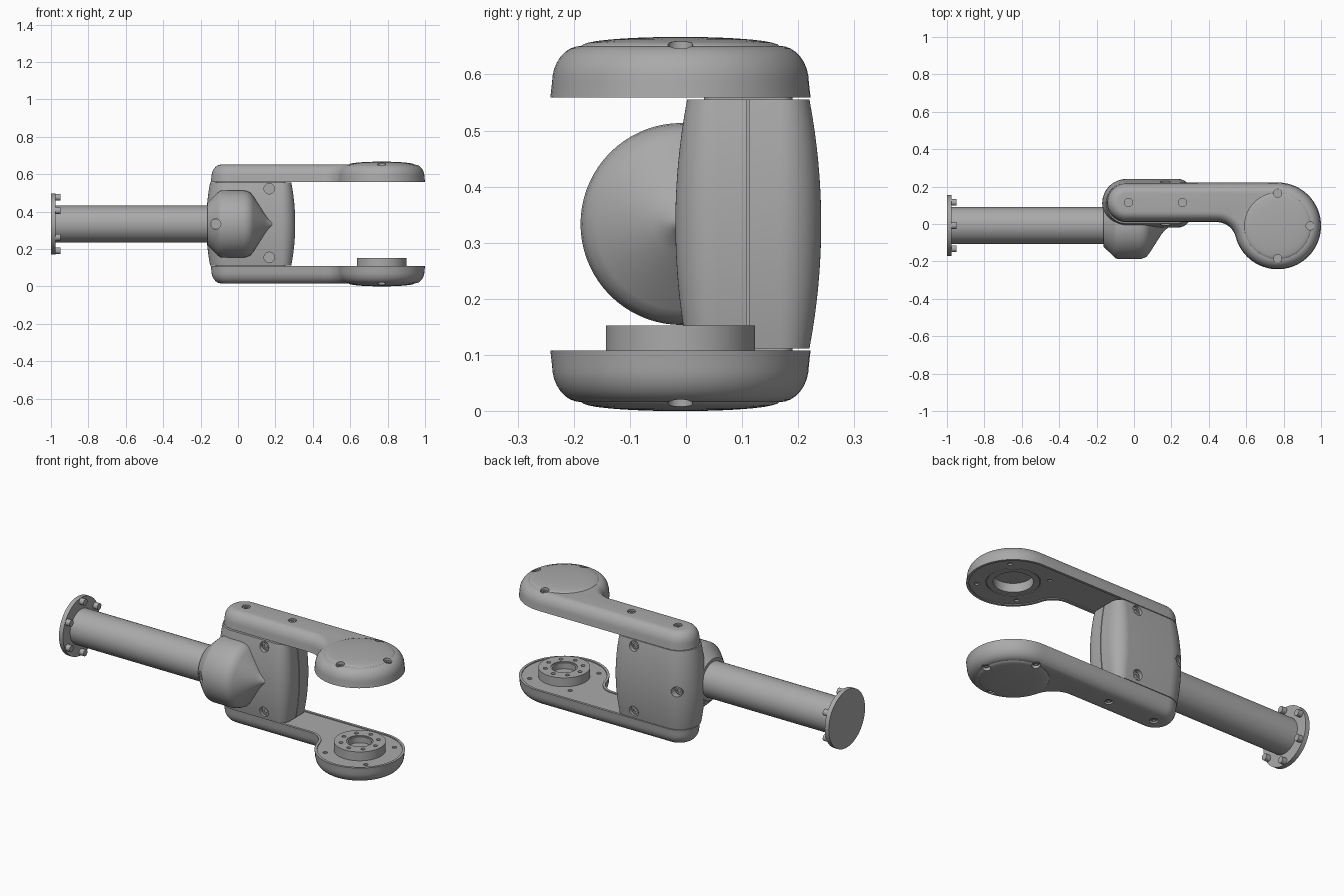
import bpy, bmesh
from math import sin, cos, pi, radians, atan2, sqrt
from mathutils import Matrix, Vector

cube = bpy.data.objects.get("Cube")
if cube:
    bpy.data.objects.remove(cube)

GREY = (0.4, 0.4, 0.4, 1)
metal = bpy.data.materials.new("grey_metal")
metal.use_nodes = True
metal.diffuse_color = GREY
metal.node_tree.nodes["Principled BSDF"].inputs["Base Color"].default_value = GREY

MID = 0.3335                      # height of the mirror plane
HUB = Vector((0.768, -0.01, 0))   # centre of the round arm ends
parts = []


# ---------- helpers ----------
def loft(name, rings, matrix=Matrix(), keep=True):
    """Skin equal-length rings of points and cap both ends."""
    bm = bmesh.new()
    rows = [[bm.verts.new(matrix @ Vector(p)) for p in ring] for ring in rings]
    n = len(rows[0])
    for a, b in zip(rows, rows[1:]):
        for i in range(n):
            j = (i + 1) % n
            bm.faces.new((a[i], a[j], b[j], b[i]))
    bm.faces.new(rows[0])
    bm.faces.new(rows[-1])
    bmesh.ops.recalc_face_normals(bm, faces=bm.faces)
    mesh = bpy.data.meshes.new(name)
    bm.to_mesh(mesh)
    bm.free()
    mesh.materials.append(metal)
    ob = bpy.data.objects.new(name, mesh)
    bpy.context.collection.objects.link(ob)
    if keep:
        parts.append(ob)
    return ob


def lathe(name, profile, loc, axis=(0, 0, 1), n=48, keep=True):
    """Turn (radius, distance) pairs around an axis through loc."""
    rings = [[(r * cos(2 * pi * i / n), r * sin(2 * pi * i / n), h) for i in range(n)]
             for r, h in profile]
    turn = Vector(axis).to_track_quat('Z', 'Y').to_matrix().to_4x4()
    return loft(name, rings, Matrix.Translation(loc) @ turn, keep)


def outline(arcs, grow, z):
    """Ring made of arcs (centre x, y, radius, start, end), offset outward by grow."""
    ring = []
    for cx, cy, r, a0, a1 in arcs:
        rad = r + grow if a1 > a0 else r - grow
        steps = max(6, int(abs(a1 - a0) / 6))
        for i in range(steps + 1):
            a = radians(a0 + (a1 - a0) * i / steps)
            ring.append((cx + rad * cos(a), cy + rad * sin(a), z))
    return ring


def combine(ob, tools, operation='DIFFERENCE'):
    """Apply boolean tools to a part and remove them."""
    for tool in tools:
        mod = ob.modifiers.new("cut", 'BOOLEAN')
        mod.operation, mod.solver, mod.object = operation, 'EXACT', tool
        with bpy.context.temp_override(object=ob, active_object=ob):
            bpy.ops.object.modifier_apply(modifier=mod.name)
        bpy.data.objects.remove(tool)


def drill(r, depth, loc, axis):
    """Cutter going depth below loc along the outward axis."""
    return lathe("drill", [(r, -depth), (r, 0.06)], loc, axis, 24, False)


def screw(loc, axis, r=0.016):
    """Socket screw head sitting at the bottom of a hole."""
    lathe("screw", [(r * 0.55, 0.001), (r * 0.55, 0.007), (r, 0.007), (r, -0.004)],
          loc, axis, 16)


# ---------- fork arms ----------
drop, reach = 0.085, 0.337
tilt = atan2(drop, sqrt(reach ** 2 - drop ** 2)) * 180 / pi
ARM = [(-0.04, 0.115, 0.105, 90, 270),
       (HUB.x - sqrt(reach ** 2 - drop ** 2), HUB.y - drop, 0.105, 90, tilt),
       (HUB.x, HUB.y, 0.232, 180 + tilt, 450)]
SCREWS = [(HUB.x, 0.165), (0.942, HUB.y), (HUB.x, -0.185), (-0.03, 0.115), (0.26, 0.115)]


def make_arm(name, upper):
    edge = [(0.003 + 0.052 * (1 - cos(a)), 0.082 - 0.066 * sin(a))
            for a in [pi / 2 * i / 8 for i in range(9)]]
    profile = [(0.014, 0.103), (0.014, 0.108), (0, 0.108)] + edge
    arm = loft(name, [outline(ARM, -d, z) for d, z in profile])
    # shallow dome on the round end
    dome = [(0.176, 0.03)] + [(0.176 * cos(a) + 0.002, 0.0165 * (1 - sin(a)))
                              for a in [pi / 2 * i / 8 for i in range(9)]]
    combine(arm, [lathe("dome", dome, HUB, keep=False)], 'UNION')
    # screw holes on the outside and small ones on the inner face
    cuts = [drill(0.022, 0.028, (x, y, 0), (0, 0, -1)) for x, y in SCREWS]
    for k in range(4):
        a = pi / 4 + k * pi / 2
        spot = HUB + Vector((0.18 * cos(a), 0.18 * sin(a), 0.103))
        cuts.append(drill(0.012, 0.008, spot, (0, 0, 1)))
    if upper:
        # bearing pocket with a fine groove around it
        cuts.append(drill(0.1, 0.05, HUB + Vector((0, 0, 0.103)), (0, 0, 1)))
        groove = drill(0.136, 0.004, HUB + Vector((0, 0, 0.103)), (0, 0, 1))
        combine(groove, [lathe("core", [(0.131, -0.1), (0.131, 0.2)],
                               HUB + Vector((0, 0, 0.1)), keep=False)])
        cuts.append(groove)
    combine(arm, cuts)
    if upper:
        arm.data.transform(Matrix.Translation((0, 0, 2 * MID)) @ Matrix.Diagonal((1, 1, -1, 1)))
        arm.data.flip_normals()
    side = 1 if upper else -1
    for x, y in SCREWS:
        screw((x, y, MID + side * (MID - 0.028)), (0, 0, side))


make_arm("lower_arm", False)
make_arm("upper_arm", True)

# ---------- output flange on the lower arm ----------
flange = lathe("output_flange", [(0.06, 0.115), (0.06, 0.148), (0.068, 0.148), (0.068, 0.153),
                                 (0.133, 0.153), (0.133, 0.095)], HUB, n=64)
combine(flange, [drill(0.011, 0.02, HUB + Vector((0.098 * cos(k * pi / 4),
                 0.098 * sin(k * pi / 4), 0.153)), (0, 0, 1)) for k in range(8)])

# ---------- barrel-sided body ----------
BODY = [(-0.04, 0.111, 0.109, 90, 270),
        (0.233, 0.054, 0.052, 270, 360),
        (0.233, 0.168, 0.052, 0, 90)]
HALF = 0.222
levels = [-1 + i / 8 for i in range(17)]
body = loft("body", [outline(BODY, 0.021 * (1 - t * t), MID + HALF * t) for t in levels])
loft("body_spacer", [outline(BODY, -0.03, z) for z in (0.1, 2 * MID - 0.1)])
cuts = []
for side, face in ((-1, 0.0), (1, 0.222)):
    for z in (0.155, 0.522):
        floor = face - side * 0.014
        cuts.append(drill(0.028, 0, (0.167, floor, z), (0, side, 0)))
        screw((0.167, floor, z), (0, side, 0), 0.02)
cuts.append(drill(0.028, 0, (-0.1, 0.2, MID), (0, 1, 0)))
screw((-0.1, 0.2, MID), (0, 1, 0), 0.02)
# seam down the end of the body
seam = [[(x, y, z) for x, y in ((0.278, 0.108), (0.33, 0.108), (0.33, 0.112), (0.278, 0.112))]
        for z in (0.05, 0.62)]
cuts.append(loft("seam", seam, keep=False))
combine(body, cuts)

# ---------- elbow housing, tube and mounting plate ----------
AXIS = Vector((0, -0.008, MID))
elbow = lathe("elbow_housing", [(0.1, -0.163), (0.115, -0.163), (0.122, -0.155), (0.168, -0.108),
                                (0.176, -0.098), (0.18, -0.085), (0.18, 0.025), (0.177, 0.045),
                                (0.168, 0.065), (0.152, 0.08), (0.05, 0.145), (0.025, 0.165),
                                (0.01, 0.185), (0.002, 0.2)], AXIS, (1, 0, 0), 72)
combine(elbow, [drill(0.028, 0, (-0.12, -0.14, MID), (0, -1, 0))])
screw((-0.12, -0.14, MID), (0, -1, 0), 0.02)
lathe("tube", [(0.098, -0.98), (0.098, -0.12)], AXIS, (1, 0, 0), 64)
lathe("mounting_plate", [(0.162, -1.0), (0.162, -0.975)], AXIS, (1, 0, 0), 64)
for k in range(6):
    a = pi / 2 + k * pi / 3
    lathe("plate_bolt", [(0.018, -0.98), (0.018, -0.948)],
          AXIS + Vector((0, 0.143 * cos(a), 0.143 * sin(a))), (1, 0, 0), 20)

# ---------- smooth shading with crisp edges ----------
bpy.ops.object.select_all(action='DESELECT')
for ob in parts:
    ob.select_set(True)
bpy.context.view_layer.objects.active = body
bpy.ops.object.shade_smooth_by_angle(angle=radians(30))
